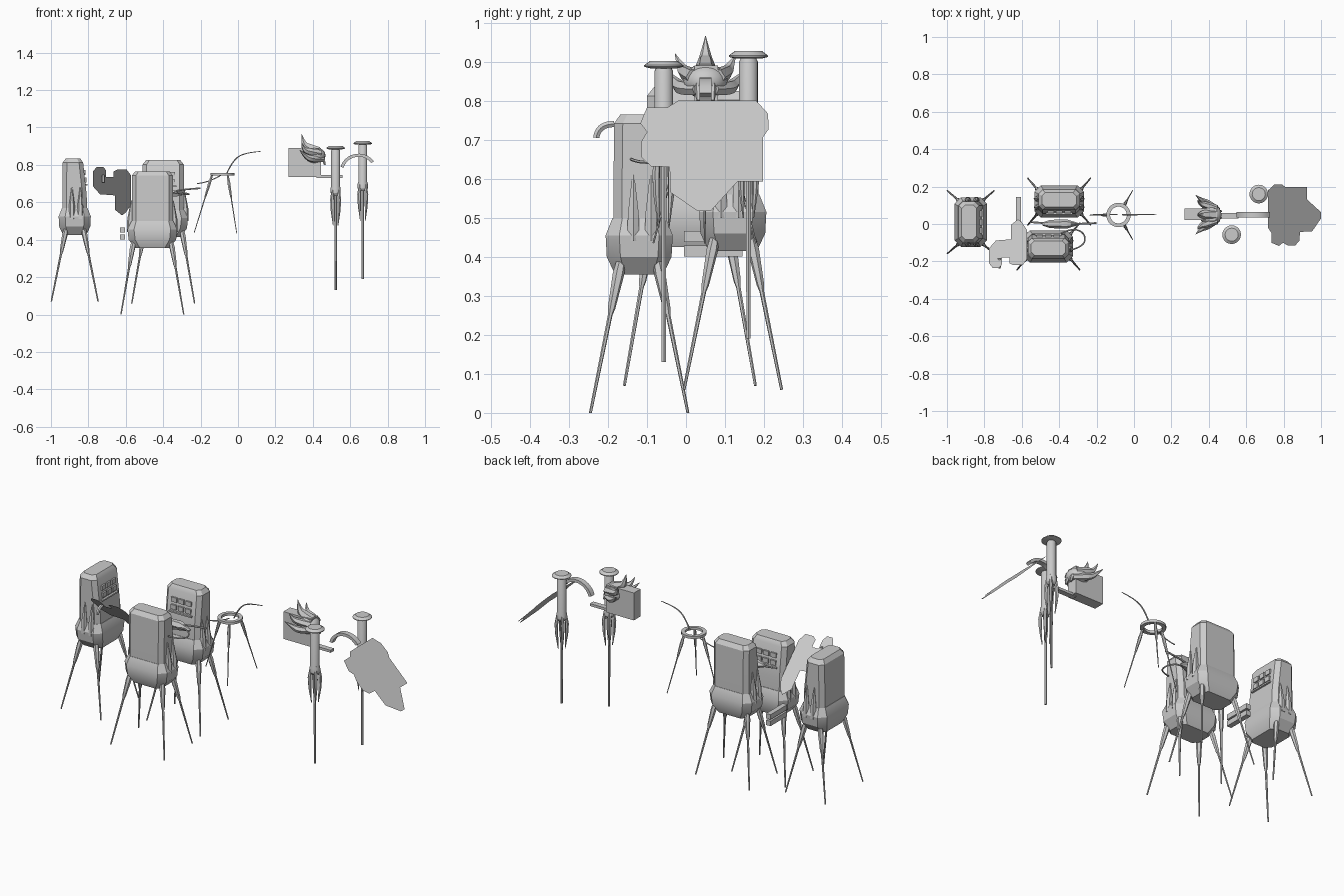
import bpy, bmesh, math
from mathutils import Vector, Matrix

if "Cube" in bpy.data.objects:
    bpy.data.objects.remove(bpy.data.objects["Cube"], do_unlink=True)

GREY = (0.6, 0.6, 0.6, 1)
grey = bpy.data.materials.new("plain_grey")
grey.use_nodes = True
grey.diffuse_color = GREY
grey.node_tree.nodes["Principled BSDF"].inputs["Base Color"].default_value = GREY


def finish(obj, smooth=True):
    obj.data.materials.clear()
    obj.data.materials.append(grey)
    bpy.ops.object.select_all(action="DESELECT")
    obj.select_set(True)
    bpy.context.view_layer.objects.active = obj
    if smooth:
        bpy.ops.object.shade_smooth_by_angle(angle=math.radians(30))
    return obj


def from_bmesh(name, bm, smooth=True, matrix=Matrix()):
    mesh = bpy.data.meshes.new(name)
    bm.normal_update()
    bm.to_mesh(mesh)
    bm.free()
    mesh.transform(matrix)
    obj = bpy.data.objects.new(name, mesh)
    bpy.context.collection.objects.link(obj)
    return finish(obj, smooth)


def loft(name, rings, matrix=Matrix(), closed=False):
    """Skin a stack of rings; close it on itself or cap both ends."""
    bm = bmesh.new()
    loops = [[bm.verts.new(p) for p in ring] for ring in rings]
    n = len(loops[0])
    pairs = list(zip(loops, loops[1:])) + ([(loops[-1], loops[0])] if closed else [])
    for a, b in pairs:
        for i in range(n):
            j = (i + 1) % n
            bm.faces.new((a[i], a[j], b[j], b[i]))
    if not closed:
        bm.faces.new(loops[0][::-1])
        bm.faces.new(loops[-1])
    bmesh.ops.recalc_face_normals(bm, faces=bm.faces)
    return from_bmesh(name, bm, True, matrix)


def octagon(z, hx, y0, y1, c):
    return [(hx - c, y0, z), (hx, y0 + c, z), (hx, y1 - c, z), (hx - c, y1, z),
            (c - hx, y1, z), (-hx, y1 - c, z), (-hx, y0 + c, z), (c - hx, y0, z)]


def circle(z, r, n=20):
    return [(r * math.cos(i * math.tau / n), r * math.sin(i * math.tau / n), z)
            for i in range(n)]


def box(name, centre, size, matrix=Matrix()):
    bm = bmesh.new()
    bmesh.ops.create_cube(bm, size=1)
    return from_bmesh(name, bm, False,
                      matrix @ Matrix.Translation(centre) @ Matrix.Diagonal((*size, 1)))


def sheet(name, points):
    bm = bmesh.new()
    bm.faces.new([bm.verts.new(p) for p in points])
    return from_bmesh(name, bm, False)


def tube(name, points, radii, matrix=Matrix(), bend=False):
    """Tapered rod along straight or curved points."""
    curve = bpy.data.curves.new(name, "CURVE")
    curve.dimensions = "3D"
    curve.bevel_depth = 1
    curve.bevel_resolution = 1
    curve.use_fill_caps = True
    spline = curve.splines.new("NURBS" if bend else "POLY")
    spline.points.add(len(points) - 1)
    for sp, p, r in zip(spline.points, points, radii):
        sp.co = (*(matrix @ Vector(p)), 1)
        sp.radius = r
    if bend:
        spline.use_endpoint_u = True
        spline.order_u = 3
        spline.resolution_u = 6
    obj = bpy.data.objects.new(name, curve)
    bpy.context.collection.objects.link(obj)
    finish(obj, False)
    bpy.ops.object.convert(target="MESH")
    return finish(bpy.context.object)


def leg(name, top, foot, thick, matrix=Matrix()):
    a, b = Vector(top), Vector(foot)
    tube(name, [a, a.lerp(b, .15), a.lerp(b, .36), a.lerp(b, .4), b],
         [thick * .6, thick, thick * .65, thick * .4, thick * .25], matrix)


# Walking pods: front panel on local +y, feet at local z = 0
def pod(name, x, y, z, turn):
    m = Matrix.Translation((x, y, z)) @ Matrix.Rotation(math.radians(turn), 4, "Z")
    loft(name + "_bulge", [octagon(.355, .092, -.062, .062, .025),
                           octagon(.40, .127, -.083, .083, .035),
                           octagon(.455, .133, -.086, .086, .035),
                           octagon(.50, .112, -.068, .068, .025)], m)
    loft(name + "_body", [octagon(.48, .11, -.066, .066, .022),
                          octagon(.57, .11, -.066, .064, .022),
                          octagon(.742, .11, -.064, .045, .022),
                          octagon(.765, .092, -.048, .03, .018)], m)
    for row in (.65, .69):
        for col in (-1, 0, 1):
            box(name + "_button", (col * .045, .0585 - (row - .62) * .11, row),
                (.034, .016, .026), m)
    box(name + "_panel_ledge", (0, .062, .625), (.14, .014, .008), m)
    for sx in (-1, 1):
        for y0 in (-.015, .03):
            tube(name + "_side_fin", [(sx * .118, y0, .44), (sx * .118, y0, .51),
                                      (sx * .111, y0, .61)], [.018, .016, .003], m)
        for sy in (-1, 1):
            leg(name + "_leg", (sx * .095, sy * .04, .42), (sx * .168, sy * .125, 0), .015, m)


pod("left_pod", -.873, .01, .07, -90)
pod("front_pod", -.458, -.12, 0, 0)
pod("back_pod", -.40, .12, .06, 180)

# Three-legged ring stand with a whip antenna
stand = Matrix.Translation((-.083, .048, 0))
loft("stand_ring", [circle(.742, .065, 28), circle(.756, .065, 28),
                    circle(.756, .045, 28), circle(.742, .045, 28)], stand, closed=True)
for k in range(3):
    turn = Matrix.Rotation(math.radians(60 + 120 * k), 4, "Z")
    leg("stand_leg", (.055, 0, .748), (.152, 0, .435), .009, stand @ turn)
tube("stand_whip", [(-.06, .05, .755), (-.03, .05, .82), (.03, .05, .865), (.12, .05, .872)],
     [.004, .004, .003, .002], bend=True)
tube("stand_arm", [(-.22, .05, .70), (-.16, .05, .705), (-.09, .05, .745)],
     [.003] * 3, bend=True)

# Cables and small coupling between the two middle pods
tube("long_cable", [(-.55, .01, .66), (-.42, .0, .64), (-.3, .0, .67), (-.2, .005, .675)],
     [.005] * 4, bend=True)
tube("loop_cable", [(-.39, -.05, .64), (-.33, -.02, .66), (-.26, -.05, .645),
                    (-.265, -.12, .64), (-.34, -.14, .65)], [.004] * 5, bend=True)
tube("coupling", [(-.49, .0, .65), (-.45, 0, .65), (-.36, 0, .65), (-.30, 0, .64)],
     [.008, .022, .025, .006])

# Sloped sheet beside the left pod
outline = [(-.775, .765), (-.755, .79), (-.72, .79), (-.705, .77), (-.705, .735),
           (-.665, .735), (-.665, .765), (-.645, .775), (-.595, .775), (-.573, .745),
           (-.573, .585), (-.6, .545), (-.62, .53), (-.658, .56), (-.658, .637),
           (-.738, .643), (-.775, .685)]
sheet("sloped_sheet", [(x, .555 - z, z) for x, z in outline])
tube("sheet_handle", [(-.72, -.23, .705), (-.72, -.225, .74), (-.72, -.185, .74)],
     [.009, .01, .009], bend=True)
for z in (.415, .452):
    box("sheet_foot_bar", (-.617, .07, z), (.028, .15, .028))

# Faceted sheet at the far right, with its arch
outline = [(-.02, .80), (.18, .80), (.21, .767), (.212, .727), (.197, .706), (.197, .593),
           (.132, .593), (.063, .517), (.03, .517), (-.04, .565), (-.042, .63), (-.09, .632),
           (-.114, .655), (-.114, .696), (-.1, .72), (-.117, .742), (-.1, .783), (-.047, .783)]
sheet("far_sheet", [(1.517 - z, y, z) for y, z in outline])
rings = []
for i in range(11):
    a = math.radians(165 - 13 * i)
    rings.append([(.645 + r * math.cos(a), y, .765 + r * .95 * math.sin(a))
                  for r, y in ((.083, .035), (.1, .035), (.1, .065), (.083, .065))])
loft("sheet_arch", rings)


# Columns with a cap disc, claws and a long spike
def column(name, x, y, foot, top):
    m = Matrix.Translation((x, y, 0))
    low = top - .25
    loft(name + "_shaft", [circle(low, .018), circle(low + .015, .027), circle(low + .04, .027),
                           circle(low + .05, .024), circle(top - .01, .024),
                           circle(top, .019)], m)
    loft(name + "_cap", [circle(top - .002, .035), circle(top + .002, .05),
                         circle(top + .006, .05), circle(top + .017, .035)], m)
    tube(name + "_spike", [(0, 0, low + .02), (0, 0, foot)], [.008, .006], m)
    for k in range(4):
        turn = Matrix.Rotation(math.radians(45 + 90 * k), 4, "Z")
        tube(name + "_claw", [(.018, 0, low + .05), (.028, 0, low - .02), (.026, 0, low - .08),
                              (.018, 0, low - .16)], [.007, .01, .008, .002], m @ turn)


column("near_column", .522, -.057, .13, .885)
column("rear_column", .667, .16, .19, .91)

# Block carrying a crested head with swept horns
box("head_block", (.357, .052, .813), (.175, .06, .155))
box("block_bar", (.49, .045, .738), (.14, .03, .014))
bm = bmesh.new()
bmesh.ops.create_uvsphere(bm, u_segments=20, v_segments=12, radius=1)
from_bmesh("crested_head", bm, True,
           Matrix.Translation((.408, .05, .85)) @ Matrix.Diagonal((.06, .058, .045, 1)))
tube("crest_horn", [(.43, .05, .87), (.38, .05, .89), (.35, .05, .91), (.34, .05, .965)],
     [.03, .026, .016, .001], bend=True)
for side in (-1, 1):
    tube("upper_horn", [(.44, .05 + side * .03, .86), (.39, .05 + side * .05, .87),
                        (.35, .05 + side * .06, .88), (.34, .05 + side * .078, .92)],
         [.022, .02, .014, .001], bend=True)
    tube("lower_horn", [(.45, .05 + side * .02, .83), (.40, .05 + side * .06, .83),
                        (.36, .05 + side * .075, .845), (.33, .05 + side * .105, .88)],
         [.018, .02, .014, .001], bend=True)
    tube("head_fang", [(.45, .05 + side * .018, .85), (.465, .05 + side * .018, .80)],
         [.012, .006])
